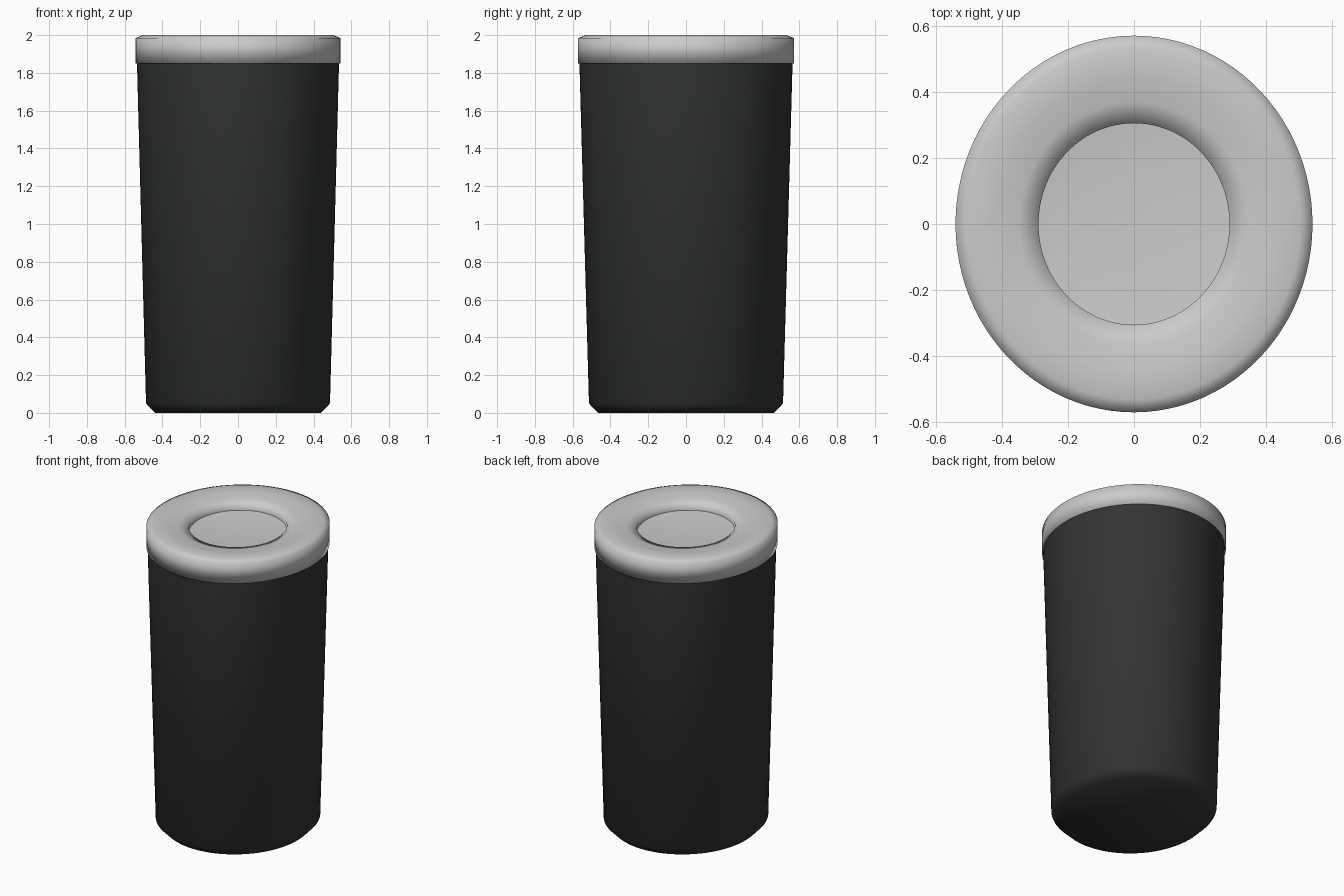
import bpy, bmesh, math

if "Cube" in bpy.data.objects:
    bpy.data.objects.remove(bpy.data.objects["Cube"])

SEGMENTS = 96
Y_STRETCH = 1.055  # the bin is slightly oval


def lathe(name, profile, cap_start=False, cap_end=False):
    """Spin (radius, z) points into an oval, smooth-shaded shell."""
    bm = bmesh.new()
    rings = []
    for r, z in profile:
        ring = []
        for i in range(SEGMENTS):
            a = 2 * math.pi * i / SEGMENTS
            ring.append(bm.verts.new((r * math.cos(a), r * Y_STRETCH * math.sin(a), z)))
        rings.append(ring)
    for low, high in zip(rings, rings[1:]):
        for i in range(SEGMENTS):
            j = (i + 1) % SEGMENTS
            bm.faces.new((low[i], low[j], high[j], high[i]))
    if cap_start:
        bm.faces.new(rings[0][::-1])
    if cap_end:
        bm.faces.new(rings[-1])
    for f in bm.faces:
        f.smooth = True
    mesh = bpy.data.meshes.new(name)
    bm.to_mesh(mesh)
    bm.free()
    obj = bpy.data.objects.new(name, mesh)
    bpy.context.collection.objects.link(obj)
    return obj


# Tapered dark body with a chamfered base
body = lathe("bin_body", [(0.44, 0), (0.487, 0.05), (0.535, 1.86)], cap_start=True)
dark = bpy.data.materials.new("dark_plastic")
dark.diffuse_color = (0.03, 0.034, 0.032, 1)
dark.use_nodes = True
dark.node_tree.nodes["Principled BSDF"].inputs["Base Color"].default_value = dark.diffuse_color
body.data.materials.append(dark)

# Lid rim: underside lip, skirt, chamfer, top sloping gently to the opening
lathe("lid_rim", [(0.53, 1.85), (0.542, 1.85), (0.542, 1.984), (0.505, 2.0),
                  (0.42, 1.995), (0.35, 1.985), (0.29, 1.97), (0.29, 1.93)])

# Shallow recessed flap closing the opening
lathe("lid_flap", [(0.291, 1.935), (0.22, 1.928), (0.11, 1.924), (0.02, 1.922)], cap_end=True)
bpy.data.objects["lid_flap"].data.flip_normals()
for p in bpy.data.objects["lid_flap"].data.polygons:
    if p.normal.z < 0:
        p.flip()
